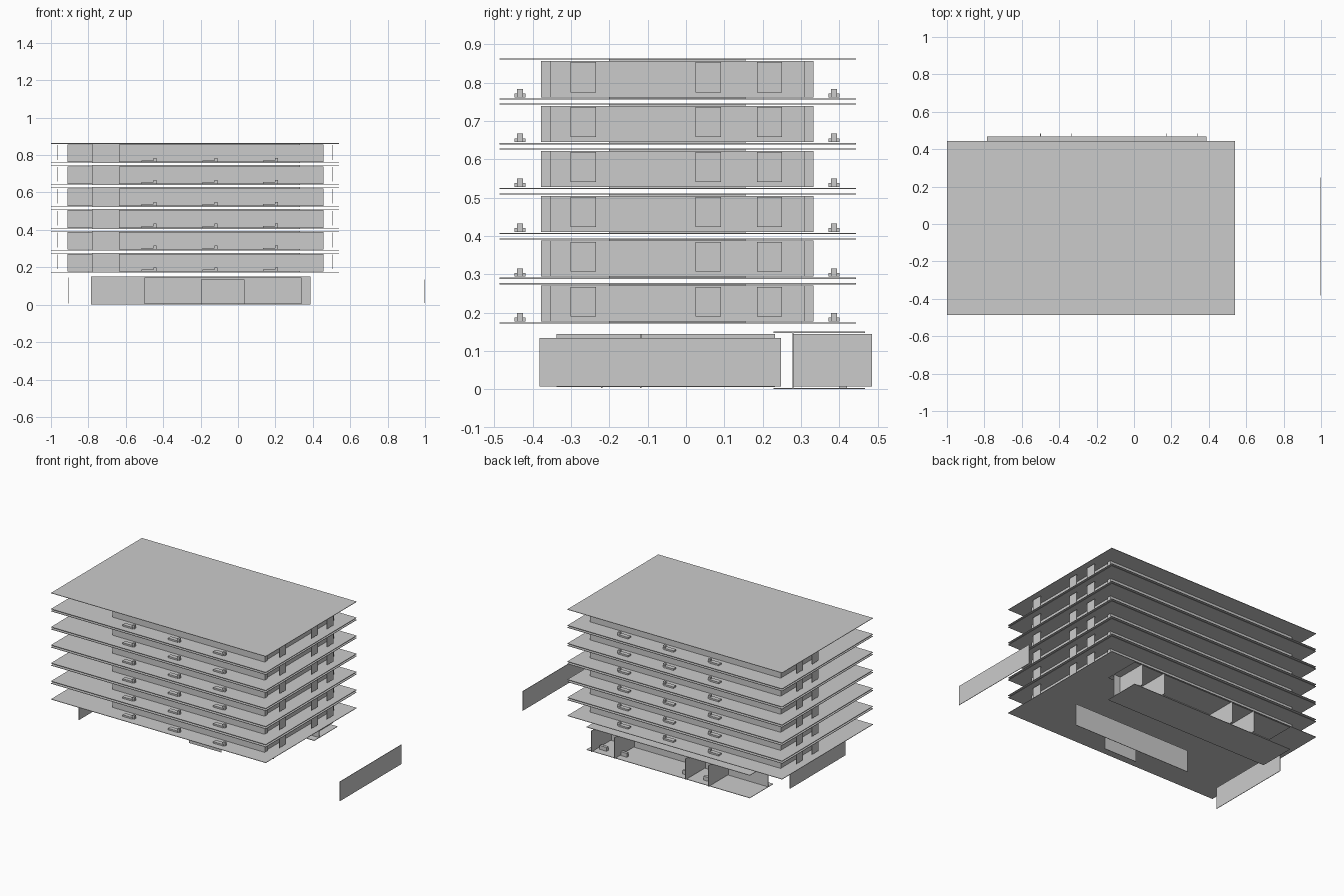
import bpy

if "Cube" in bpy.data.objects:
    bpy.data.objects.remove(bpy.data.objects["Cube"])

T = 0.003   # thickness of sheets and walls


def box(name, x0, x1, y0, y1, z0, z1):
    bpy.ops.mesh.primitive_cube_add(size=1, location=((x0 + x1) / 2, (y0 + y1) / 2, (z0 + z1) / 2))
    ob = bpy.context.object
    ob.name = name
    ob.scale = (x1 - x0, y1 - y0, z1 - z0)
    return ob


def wall_x(name, x, y0, y1, z0, z1):
    """Thin wall whose faces look along x."""
    return box(name, x - T / 2, x + T / 2, y0, y1, z0, z1)


def wall_y(name, y, x0, x1, z0, z1):
    """Thin wall whose faces look along y."""
    return box(name, x0, x1, y - T / 2, y + T / 2, z0, z1)


def slab(name, z, x0=-1.0, x1=0.54, y0=-0.487, y1=0.444):
    return box(name, x0, x1, y0, y1, z - T / 2, z + T / 2)


# Six upper floors
for i in range(6):
    base = 0.173 + 0.117 * i
    top = 0.2755 + 0.1173 * i
    z0, z1 = base + 0.004, top - 0.005
    slab("floor_slab", base)
    slab("ceiling_slab", top)

    # Outer walls, with an open terrace at the front left corner
    wall_y("front_wall", -0.377, -0.635, 0.455, z0, z1)
    wall_y("back_wall", 0.331, -0.91, 0.455, z0, z1)
    wall_x("terrace_wall", -0.635, -0.377, -0.2, z0, z1)
    wall_x("left_wall", -0.91, 0.0, 0.331, z0, z1)
    wall_x("right_glazing", 0.446, -0.352, 0.308, z0, z1)
    for y0, y1 in ((-0.377, -0.352), (0.308, 0.331)):
        wall_x("right_corner_return", 0.455, y0, y1, z0, z1)

    # Inner core
    for y in (-0.2, 0.154):
        wall_y("core_wall", y, -0.78, 0.33, base, top)
    for x in (-0.78, 0.33):
        wall_x("core_end", x, -0.2, 0.154, base, top)

    # Upright shade panels near the slab edges
    for y in (-0.268, 0.058, 0.218):
        wall_x("right_shade_panel", 0.507, y - 0.033, y + 0.033, base + 0.017, top - 0.008)
        if y > 0:
            wall_x("left_shade_panel", -0.967, y - 0.033, y + 0.033, base + 0.017, top - 0.008)

    # Balcony loungers, front and back
    for y in (-0.433, 0.386):
        for x in (-0.475, -0.15, 0.175):
            box("lounger_seat", x - 0.04, x + 0.03, y - 0.014, y + 0.014, base + 0.004, base + 0.014)
            box("lounger_back", x + 0.024, x + 0.04, y - 0.008, y + 0.008, base + 0.004, base + 0.026)

# Ground floor: rear lobby between two plates
for name, z in (("lobby_floor", 0.0025), ("lobby_canopy", 0.149)):
    slab(name, z, -0.785, 0.387, 0.228, 0.467)
wall_y("lobby_wall", 0.279, -0.785, 0.387, 0.004, 0.148)
for x in (-0.5, -0.335, 0.175, 0.34):
    wall_x("lobby_fin", x, 0.279, 0.485, 0.008, 0.144)
for x in (-0.445, -0.295, 0.155, 0.3):
    box("lobby_bench", x - 0.025, x + 0.025, 0.401, 0.42, 0.004, 0.029)

# Ground floor: free-standing screens
wall_y("front_screen", -0.118, -0.5, 0.34, 0.004, 0.145)
wall_y("entrance_screen", -0.22, -0.198, 0.036, 0.004, 0.134)
wall_x("left_screen", -0.907, -0.338, 0.232, 0.006, 0.145)
wall_x("right_screen", 0.9985, -0.382, 0.248, 0.008, 0.134)
